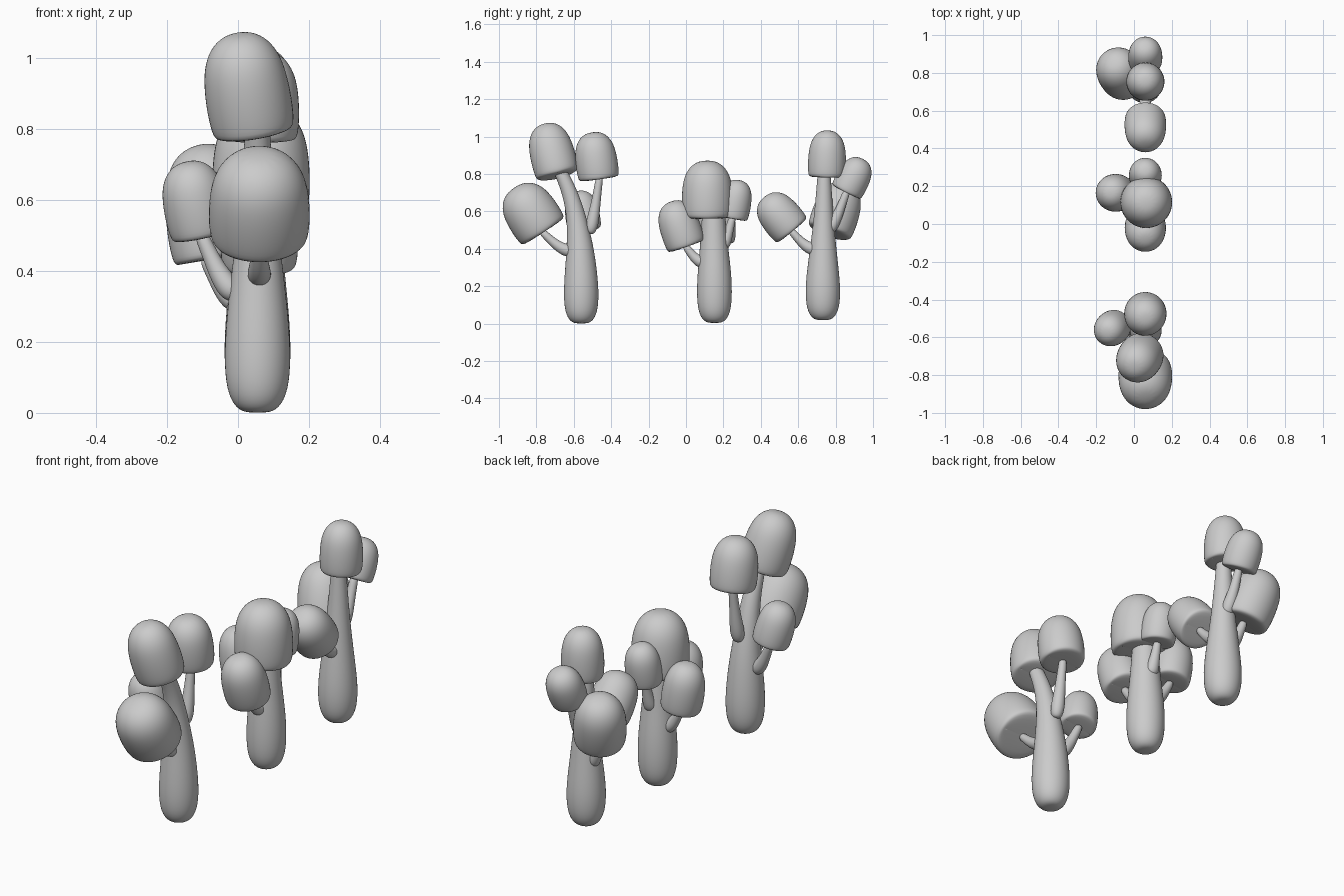
import bpy, bmesh, math
from mathutils import Vector

if "Cube" in bpy.data.objects:
    bpy.data.objects.remove(bpy.data.objects["Cube"])

SIDES = 12
GROW = 6 / (4 + 2 * math.cos(2 * math.pi / SIDES))  # offsets subdivision shrinkage


def loft(name, pts):
    """Smooth round body through rings given as (centre, radius)."""
    bm = bmesh.new()
    rings = []
    for i, (c, r) in enumerate(pts):
        d = (pts[min(i + 1, len(pts) - 1)][0] - pts[max(i - 1, 0)][0]).normalized()
        u = Vector((1, 0, 0))
        u = (u - d * u.dot(d)).normalized()
        v = d.cross(u)
        ring = []
        for k in range(SIDES):
            a = 2 * math.pi * k / SIDES
            ring.append(bm.verts.new(c + (u * math.cos(a) + v * math.sin(a)) * r * GROW))
        rings.append(ring)
    for a, b in zip(rings, rings[1:]):
        for k in range(SIDES):
            j = (k + 1) % SIDES
            bm.faces.new((a[k], a[j], b[j], b[k]))
    bm.faces.new(rings[0][::-1])
    bm.faces.new(rings[-1])
    for f in bm.faces:
        f.smooth = True
    me = bpy.data.meshes.new(name)
    bm.to_mesh(me)
    bm.free()
    ob = bpy.data.objects.new(name, me)
    bpy.context.collection.objects.link(ob)
    mod = ob.modifiers.new("smooth", 'SUBSURF')
    mod.levels = mod.render_levels = 2


CAP = [(.03, .3), (.01, .72), (-.005, .88), (.05, .98), (.3, 1.01), (.55, .98),
       (.76, .88), (.93, .63), (1.015, .25)]


def cap(name, base, top, r):
    b, t = Vector(base), Vector(top)
    loft(name, [(b.lerp(t, f), r * k) for f, k in CAP])


def branch(name, start, end):
    # thick rounded root, thin neck that bends upward into the cap
    s, e = Vector(start), Vector(end)
    drop = Vector((0, 0, -.03))
    prof = [(0, .012), (.06, .027), (.25, .035), (.55, .028), (.85, .021), (1.1, .02)]
    loft(name, [(s.lerp(e, f) + drop * 4 * f * (1 - min(f, 1)), r) for f, r in prof])


def trunk(name, pts):
    loft(name, [(Vector((.055, y, z)), r) for y, z, r in pts])


X = .06
# trunks: (y, z, radius)
def foot(y, z):
    return [(y, z, .03), (y, z + .012, .06), (y, z + .06, .087), (y, z + .16, .095)]


trunk("trunk_front", foot(-.56, 0) + [(-.562, .3, .084), (-.567, .42, .07),
      (-.585, .57, .051), (-.62, .7, .041), (-.665, .8, .035), (-.69, .85, .03)])
trunk("trunk_middle", foot(.152, .003) + [(.152, .28, .089), (.15, .4, .076),
      (.149, .5, .068), (.147, .6, .06), (.145, .64, .055)])
trunk("trunk_back", foot(.732, .018) + [(.732, .3, .083), (.734, .42, .068),
      (.736, .56, .053), (.738, .7, .042), (.738, .78, .036), (.738, .84, .03)])

# caps: base centre, top centre, radius
CAPS = {
    "front_crown": ((.045, -.685, .79), (0, -.755, 1.065), .12),
    "front_rear": ((X, -.465, .77), (X, -.50, 1.02), .112),
    "front_large": ((X, -.76, .488), (X, -.915, .725), .142),
    "front_side": ((-.1, -.54, .50), (-.145, -.575, .705), .092),
    "middle_crown": ((.065, .117, .56), (.065, .112, .868), .137),
    "middle_front": ((X, .005, .41), (X, -.08, .65), .109),
    "middle_rear": ((X, .245, .56), (X, .285, .765), .087),
    "middle_side": ((-.085, .165, .43), (-.125, .165, .67), .1),
    "back_crown": ((X, .752, .78), (X, .758, 1.03), .101),
    "back_rear": ((X, .855, .70), (X, .945, .878), .09),
    "back_front": ((X, .57, .493), (X, .42, .675), .11),
    "back_side": ((-.045, .765, .485), (-.11, .855, .745), .125),
}
for n, (b, t, r) in CAPS.items():
    cap("cap_" + n, b, t, r)

# branches: root point on the trunk; each ends at its cap base
ROOTS = {
    "front_rear": (X, -.515, .48), "front_large": (X, -.59, .385),
    "front_side": (0, -.56, .33), "middle_front": (X, .11, .33),
    "middle_rear": (X, .19, .41), "middle_side": (.01, .155, .31),
    "back_rear": (X, .755, .49), "back_front": (X, .71, .395),
    "back_side": (.02, .74, .35),
}
for n, s in ROOTS.items():
    branch("branch_" + n, s, CAPS[n][0])
